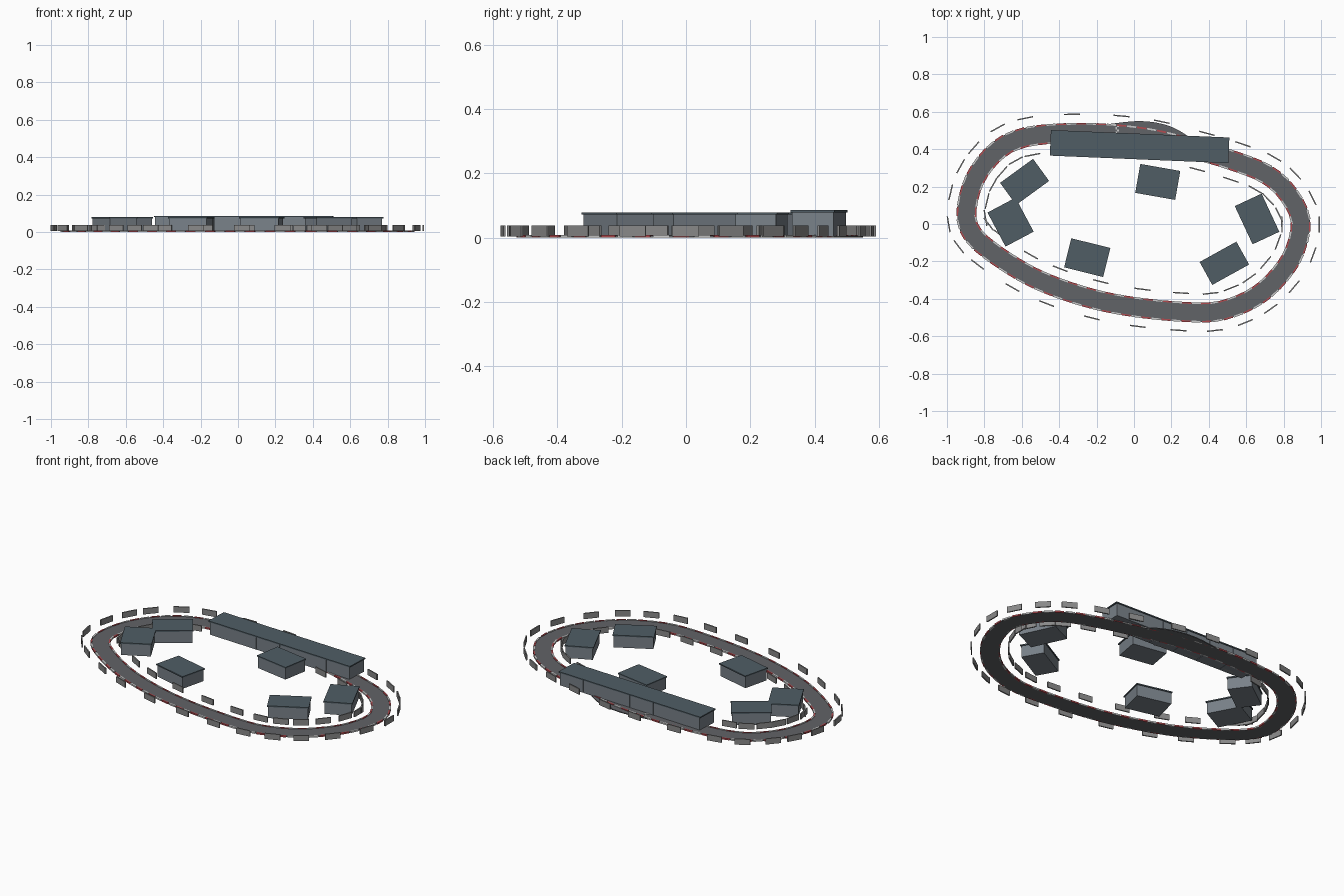
import bpy, bmesh, math
from mathutils import Vector, Matrix

if "Cube" in bpy.data.objects:
    bpy.data.objects.remove(bpy.data.objects["Cube"])


def mat(name, rgb):
    m = bpy.data.materials.new(name)
    m.diffuse_color = (*rgb, 1)
    m.use_nodes = True
    m.node_tree.nodes["Principled BSDF"].inputs["Base Color"].default_value = m.diffuse_color
    return m


ASPHALT = mat("asphalt", (0.12, 0.125, 0.135))
ROOF = mat("roof", (0.08, 0.11, 0.13))
WALL = mat("wall", (0.19, 0.22, 0.25))
STEEL = mat("barrier_grey", (0.25, 0.25, 0.25))
RED = mat("kerb_red", (0.45, 0.07, 0.08))
WHITE = mat("kerb_white", (0.6, 0.6, 0.6))


def finish(name, bm, material):
    me = bpy.data.meshes.new(name)
    bmesh.ops.recalc_face_normals(bm, faces=bm.faces)
    bm.to_mesh(me)
    bm.free()
    ob = bpy.data.objects.new(name, me)
    me.materials.append(material)
    bpy.context.collection.objects.link(ob)
    return ob


def add_box(bm, x, y, z0, z1, length, width, angle):
    m = (Matrix.Translation((x, y, (z0 + z1) / 2)) @ Matrix.Rotation(angle, 4, 'Z')
         @ Matrix.Diagonal((length, width, z1 - z0, 1)))
    bmesh.ops.create_cube(bm, size=1, matrix=m)


def spline(pts, steps, closed):
    """Catmull-Rom samples through 2D points."""
    n, out = len(pts), []
    get = (lambda i: Vector(pts[i % n])) if closed else (lambda i: Vector(pts[max(0, min(n - 1, i))]))
    for i in range(n if closed else n - 1):
        a, b, c, d = (get(i + k) for k in (-1, 0, 1, 2))
        for s in range(steps):
            t = s / steps
            out.append(0.5 * (2 * b + (c - a) * t + (2 * a - 5 * b + 4 * c - d) * t * t
                              + (3 * b - a - 3 * c + d) * t ** 3))
    if not closed:
        out.append(get(n - 1))
    return out


def tangent(path, i, closed):
    n = len(path)
    a, b = (path[i - 1], path[(i + 1) % n]) if closed else (path[max(i - 1, 0)], path[min(i + 1, n - 1)])
    return (b - a).normalized()


def ribbon(name, path, width, z1, closed, material):
    bm = bmesh.new()
    rings = []
    for i, p in enumerate(path):
        t = tangent(path, i, closed)
        nrm = Vector((-t.y, t.x)) * width / 2
        a, b = p + nrm, p - nrm
        rings.append([bm.verts.new((q.x, q.y, z)) for q, z in ((a, 0), (b, 0), (b, z1), (a, z1))])
    for i in range(len(rings) if closed else len(rings) - 1):
        r, s = rings[i], rings[(i + 1) % len(rings)]
        for k in range(4):
            bm.faces.new((r[k], r[(k + 1) % 4], s[(k + 1) % 4], s[k]))
    if not closed:
        bm.faces.new(rings[0])
        bm.faces.new(rings[-1])
    return finish(name, bm, material)


# Track loop (clockwise from the left side)
CENTRE = [(-.895, .065), (-.855, .23), (-.76, .365), (-.64, .445), (-.465, .48), (-.185, .485),
          (.08, .458), (.30, .405), (.51, .345), (.70, .27), (.82, .165), (.89, .015),
          (.85, -.165), (.745, -.31), (.62, -.405), (.455, -.465), (.27, -.47), (-.025, -.44),
          (-.275, -.385), (-.53, -.29), (-.745, -.16), (-.865, -.05)]
track = spline(CENTRE, 10, True)
ribbon("track", track, 0.10, 0.006, True, ASPHALT)

# Pit lane bulging outside the track
pit = spline([(-.28, .492), (-.13, .515), (.03, .53), (.16, .512), (.26, .465), (.33, .40)], 6, False)
ribbon("pit_lane", pit, 0.04, 0.005, False, ASPHALT)

# Kerbs: even spacing, alternating red and white on both edges
dist = [0.0]
for i in range(len(track)):
    dist.append(dist[-1] + (track[(i + 1) % len(track)] - track[i]).length)
kerbs = [bmesh.new(), bmesh.new()]
COUNT = 84
step = dist[-1] / COUNT
j = 0
for k in range(COUNT):
    while dist[j + 1] < k * step:
        j += 1
    f = (k * step - dist[j]) / (dist[j + 1] - dist[j])
    p = track[j].lerp(track[(j + 1) % len(track)], f)
    t = tangent(track, j, True)
    for side in (-1, 1):
        q = p + Vector((-t.y, t.x)) * side * 0.049
        add_box(kerbs[k % 2], q.x, q.y, 0.0, 0.009, step * 0.95, 0.009, math.atan2(t.y, t.x))
finish("red_kerbs", kerbs[0], RED)
finish("white_kerbs", kerbs[1], WHITE)

# Start line across the track
bm = bmesh.new()
for k in range(8):
    for c in range(2):
        if (k + c) % 2 == 0:
            add_box(bm, -.095 + c * .01, .437 + k * .0125, .005, .008, .01, .0125, 0)
finish("start_line", bm, WHITE)

# Barrier panels: outer panel positions, each mirrored to the inside of the track
OUTER = [(-.575, .56), (-.33, .58), (-.08, .575), (.16, .555), (.39, .49), (.585, .43), (.74, .36),
         (.87, .265), (.945, .14), (.99, 0), (.955, -.175), (.855, -.33), (.73, -.44), (.58, -.51),
         (.43, -.555), (.25, -.575), (.01, -.55), (-.24, -.515), (-.47, -.46), (-.68, -.375),
         (-.86, -.26), (-.95, -.13), (-.99, -.01), (-.985, .16), (-.95, .315), (-.87, .43), (-.735, .51)]
outer, inner = bmesh.new(), bmesh.new()
for o in OUTER:
    i = min(range(len(track)), key=lambda n: (track[n] - Vector(o)).length)
    t = tangent(track, i, True)
    nrm = Vector((-t.y, t.x))
    for bm, off in ((outer, 0.1), (inner, -0.1)):
        q = track[i] + nrm * off
        add_box(bm, q.x, q.y, 0.004, 0.038, 0.085, 0.007, math.atan2(t.y, t.x))
finish("outer_barriers", outer, STEEL)
finish("inner_barriers", inner, STEEL)

# Pit building: a row of six garages under one roof
PX, PY, PA, PL = 0.03, 0.414, math.radians(-2.4), 0.955
bm = bmesh.new()
bay = (PL - .01) / 6
for k in range(6):
    s = (k - 2.5) * bay
    add_box(bm, PX + s * math.cos(PA), PY + s * math.sin(PA), .004, .079, bay - .002, .128, PA)
finish("pit_garages", bm, WALL)
bm = bmesh.new()
add_box(bm, PX, PY, .079, .086, PL, .137, PA)
finish("pit_roof", bm, ROOF)

# Infield buildings: x, y, length, width, angle
HOUSES = [(-.585, .225, .218, .146, 36), (-.66, .01, .206, .17, -62), (.127, .225, .217, .157, -10),
          (.658, .027, .225, .158, -65), (.483, -.21, .225, .14, 29), (-.25, -.18, .215, .16, -14)]
for n, (x, y, l, w, a) in enumerate(HOUSES, 1):
    a = math.radians(a)
    bm = bmesh.new()
    add_box(bm, x, y, .004, .072, l - .01, w - .01, a)
    finish(f"building_{n}_walls", bm, WALL)
    bm = bmesh.new()
    add_box(bm, x, y, .072, .079, l, w, a)
    finish(f"building_{n}_roof", bm, ROOF)
